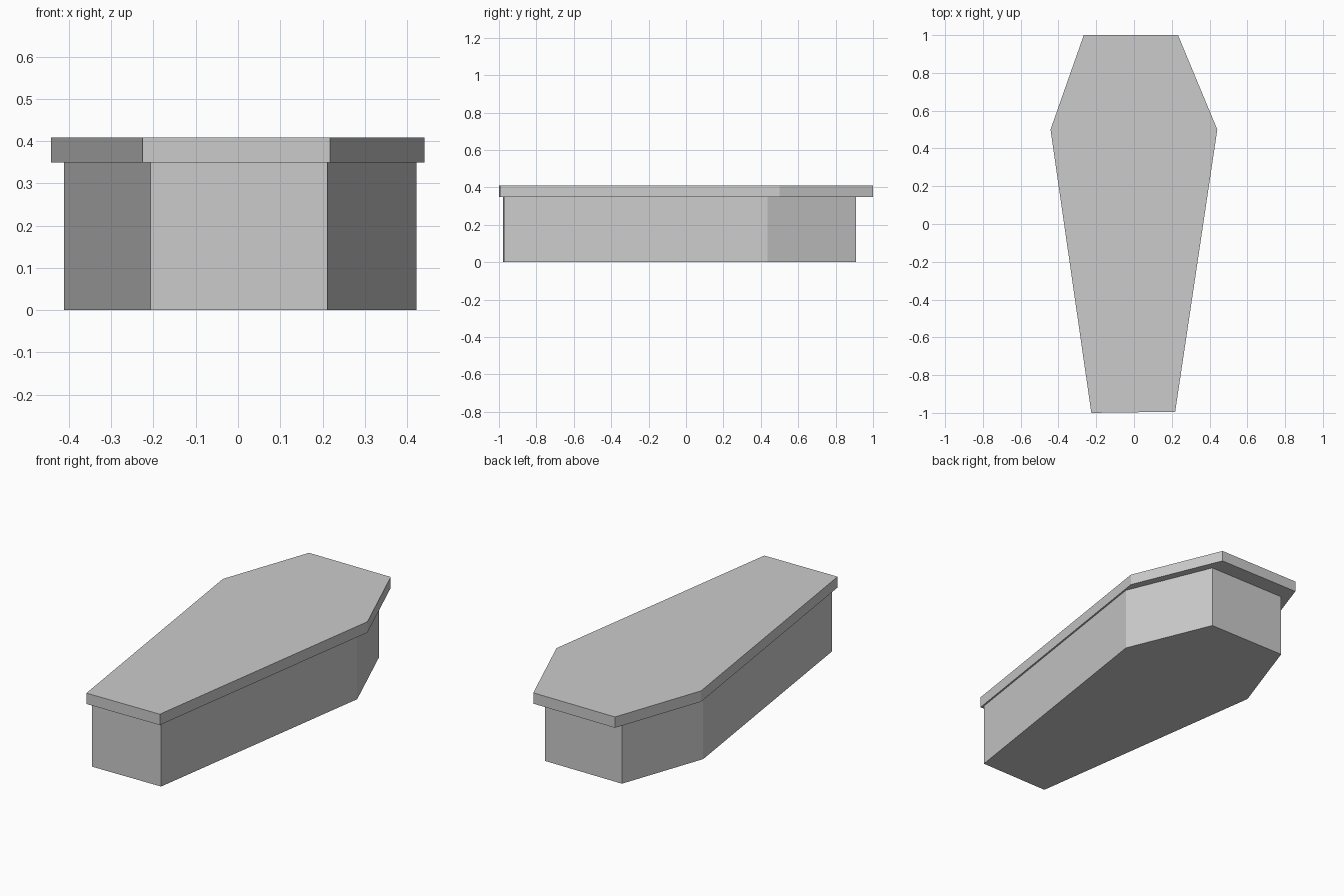
import bpy, bmesh

if "Cube" in bpy.data.objects:
    bpy.data.objects.remove(bpy.data.objects["Cube"])

# Shared six-sided outline, counter-clockwise from the front left corner
OUTLINE = [(-0.226, -1.0), (0.218, -0.994), (0.441, 0.5),
           (0.233, 1.0), (-0.266, 1.0), (-0.442, 0.5)]


def prism(name, scale, offset, z0, z1):
    """Extrude the scaled and shifted outline from z0 to z1."""
    bm = bmesh.new()
    base = bm.faces.new([bm.verts.new((x * scale + offset[0], y * scale + offset[1], z0))
                         for x, y in OUTLINE])
    ext = bmesh.ops.extrude_face_region(bm, geom=[base], use_keep_orig=True)
    top = [v for v in ext["geom"] if isinstance(v, bmesh.types.BMVert)]
    bmesh.ops.translate(bm, verts=top, vec=(0, 0, z1 - z0))
    bmesh.ops.recalc_face_normals(bm, faces=bm.faces)
    mesh = bpy.data.meshes.new(name)
    bm.to_mesh(mesh)
    bm.free()
    obj = bpy.data.objects.new(name, mesh)
    bpy.context.collection.objects.link(obj)
    return obj


# Box body, slightly smaller and set toward the front
prism("coffin_body", 0.944, (0.006, -0.035), 0.0, 0.349)
# Overhanging lid
prism("coffin_lid", 1.0, (0.0, 0.0), 0.349, 0.409)
